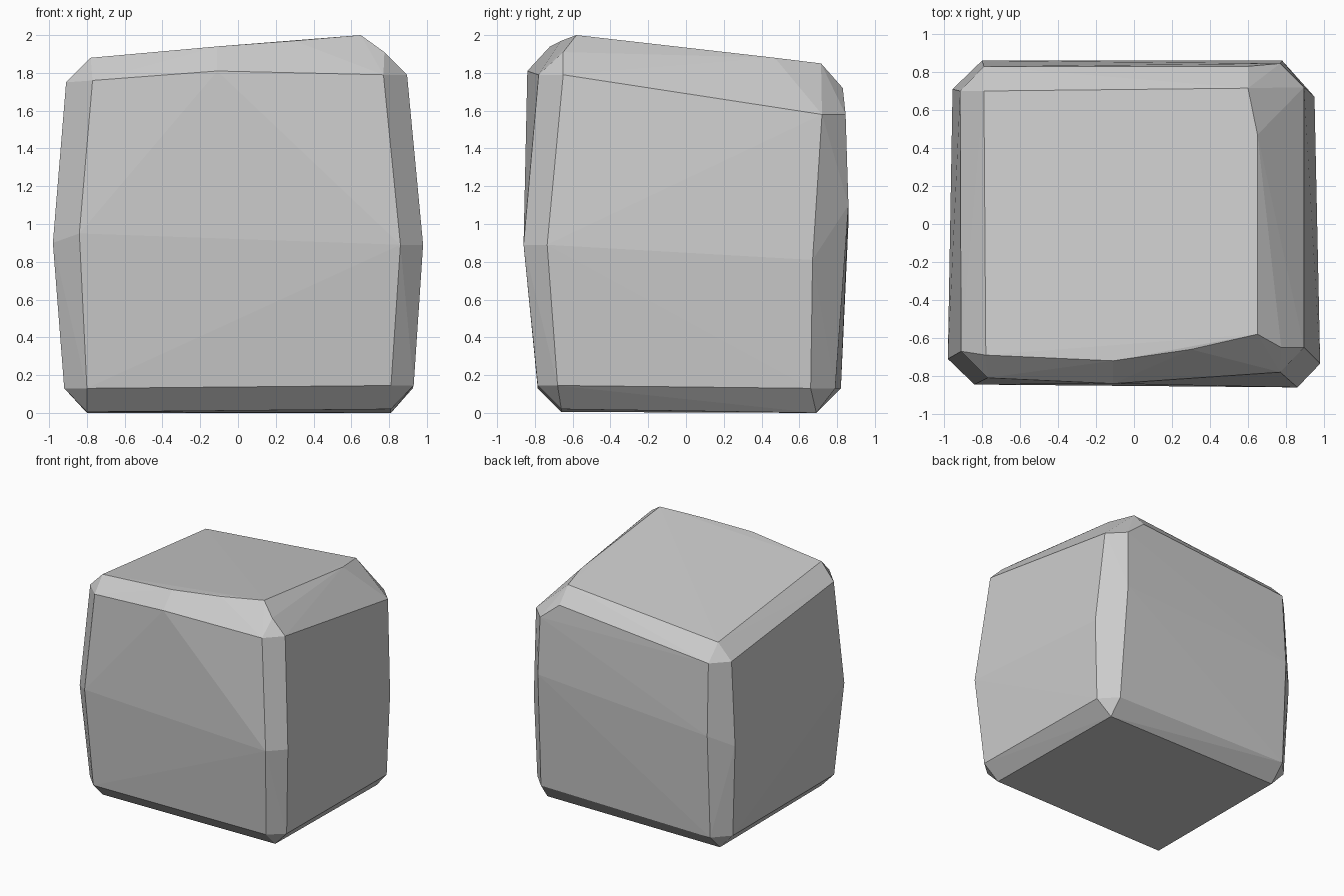
import bpy
import bmesh

# Outline of each worn side of the block; the hull bevels the gaps between them
sides = {
    "top": [(-0.79, 0.70, 1.73), (0.60, 0.715, 1.85), (0.65, 0.47, 1.88),
            (0.65, -0.58, 2.0), (0.30, -0.66, 1.97), (-0.11, -0.72, 1.94),
            (-0.78, -0.69, 1.88)],
    "front": [(-0.77, -0.81, 1.76), (-0.11, -0.84, 1.81), (0.77, -0.78, 1.79),
              (0.86, -0.86, 0.89), (0.81, -0.785, 0.145), (-0.80, -0.785, 0.13),
              (-0.84, -0.845, 0.95)],
    "right": [(0.895, -0.65, 1.79), (0.895, 0.72, 1.58), (0.95, 0.67, 0.81),
              (0.925, 0.66, 0.13), (0.93, -0.68, 0.145), (0.98, -0.735, 0.89)],
    "left": [(-0.91, -0.67, 1.75), (-0.915, 0.70, 1.60), (-0.955, 0.71, 0.90),
             (-0.92, 0.69, 0.13), (-0.92, -0.66, 0.13), (-0.98, -0.71, 0.90)],
    "back": [(-0.79, 0.83, 1.60), (0.60, 0.83, 1.72), (0.77, 0.845, 1.58),
             (0.78, 0.86, 1.10), (0.80, 0.79, 0.13), (-0.80, 0.82, 0.13),
             (-0.80, 0.86, 1.0)],
    "bottom": [(-0.80, -0.66, 0.005), (0.81, -0.66, 0.02),
               (0.81, 0.69, 0.0), (-0.80, 0.69, 0.0)],
    "chipped_corner": [(0.775, -0.65, 1.91)],
}

# Stone block
bm = bmesh.new()
for outline in sides.values():
    for co in outline:
        bm.verts.new(co)
bmesh.ops.convex_hull(bm, input=bm.verts[:])
loose = [v for v in bm.verts if not v.link_faces]
bmesh.ops.delete(bm, geom=loose, context='VERTS')
bmesh.ops.recalc_face_normals(bm, faces=bm.faces[:])

mesh = bpy.data.meshes.new("stone_block")
bm.to_mesh(mesh)
bm.free()
block = bpy.data.objects.new("stone_block", mesh)
bpy.context.collection.objects.link(block)
